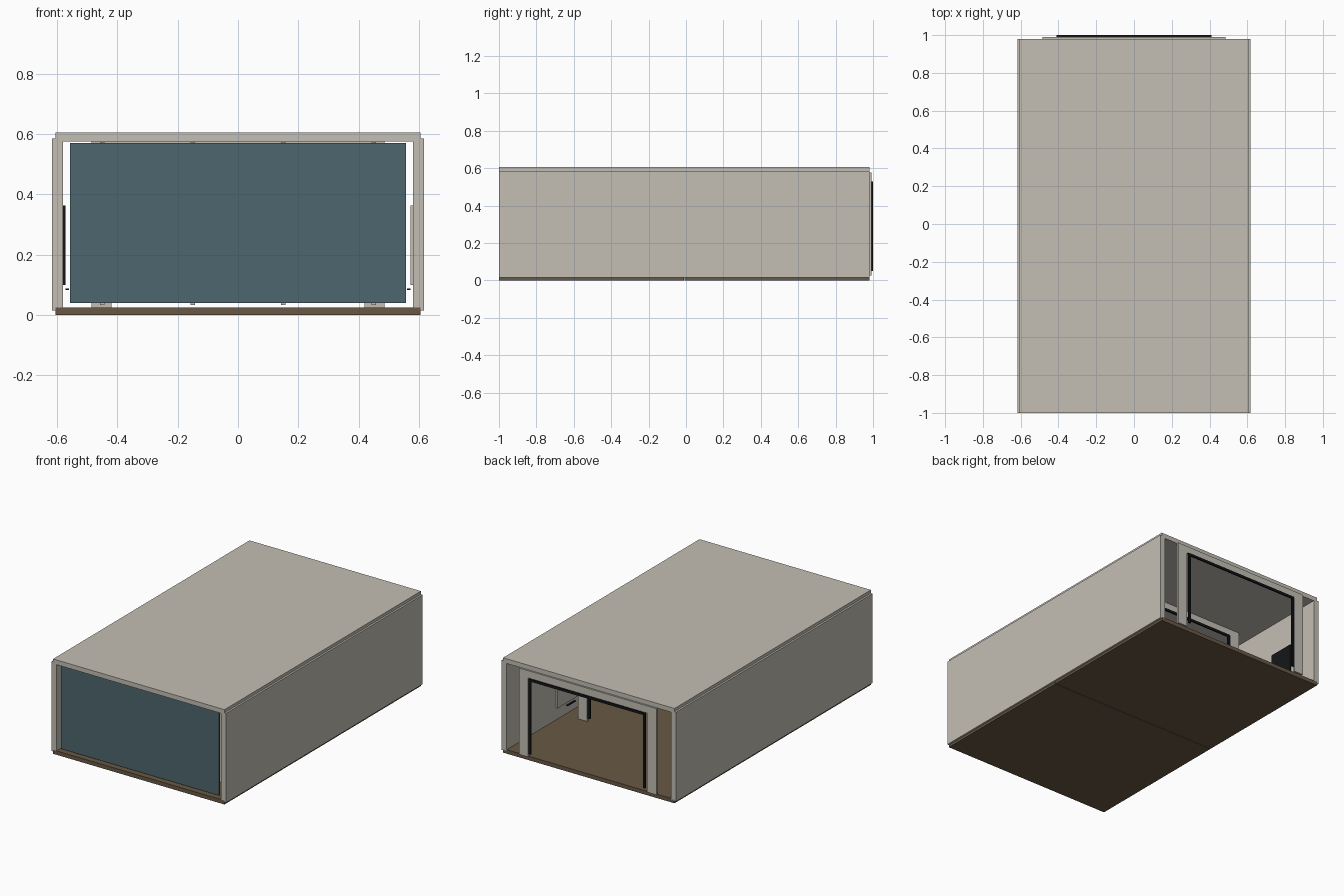
import bpy

if "Cube" in bpy.data.objects:
    bpy.data.objects.remove(bpy.data.objects["Cube"])


def mat(name, col):
    m = bpy.data.materials.new(name)
    m.diffuse_color = (*col, 1)
    m.use_nodes = True
    m.node_tree.nodes["Principled BSDF"].inputs["Base Color"].default_value = m.diffuse_color
    return m


PLASTER = mat("warm_grey_plaster", (0.55, 0.52, 0.46))
BROWN = mat("brown_floor", (0.138, 0.098, 0.06))
BLUE = mat("slate_blue", (0.076, 0.133, 0.156))
BLACK = mat("black_trim", (0.007, 0.008, 0.009))


def box(name, x, y, z, m):
    """Box from (min, max) ranges on each axis."""
    vs = [(a, b, c) for a in x for b in y for c in z]
    fs = [(0, 1, 3, 2), (4, 6, 7, 5), (0, 4, 5, 1),
          (2, 3, 7, 6), (0, 2, 6, 4), (1, 5, 7, 3)]
    me = bpy.data.meshes.new(name)
    me.from_pydata(vs, [], fs)
    me.materials.append(m)
    o = bpy.data.objects.new(name, me)
    bpy.context.collection.objects.link(o)
    return o


def sided(s, a, b):
    return tuple(sorted((s * a, s * b)))


# shell: two floor slabs with a fine seam, ceiling, side walls
box("floor_front", (-0.605, 0.605), (-1, -0.012), (0, 0.025), BROWN)
box("floor_back", (-0.605, 0.605), (-0.008, 0.98), (0, 0.025), BROWN)
box("ceiling", (-0.605, 0.605), (-1, 0.98), (0.575, 0.605), PLASTER)
for s, n in ((-1, "left"), (1, "right")):
    box("wall_" + n, sided(s, 0.58, 0.617), (-1, 0.98), (0.015, 0.585), PLASTER)

# blue end panel with upright ribs behind it
box("end_panel", (-0.557, 0.557), (-0.988, -0.976), (0.04, 0.57), BLUE)
for i, x in enumerate((-0.45, -0.15, 0.15, 0.45)):
    box(f"panel_rib_{i}", (x - 0.007, x + 0.007), (-0.976, -0.966),
        (0.033, 0.574), PLASTER)

# portal frames with black inner trim, repeated along the room
for i, y in enumerate((0.98, 0.385, -0.21, -0.805)):
    a, b = (y, y + 0.011), (y + 0.011, y + 0.02)
    box(f"portal_lintel_{i}", (-0.485, 0.485), a, (0.53, 0.576), PLASTER)
    box(f"portal_trim_top_{i}", (-0.41, 0.41), b, (0.515, 0.53), BLACK)
    for s, n in ((-1, "left"), (1, "right")):
        box(f"portal_leg_{n}_{i}", sided(s, 0.42, 0.485), a, (0.025, 0.53), PLASTER)
        box(f"portal_trim_{n}_{i}", sided(s, 0.395, 0.41), b, (0.05, 0.515), BLACK)

# wall boards with small placards below
for s, n, m, ys in ((-1, "left", BLACK, (0.685, 0.09, -0.505)),
                    (1, "right", PLASTER, (0.35, -0.245))):
    for i, y in enumerate(ys):
        w = 0.085 if s < 0 else 0.13
        box(f"wall_board_{n}_{i}", sided(s, 0.571, 0.581), (y - w, y + w),
            (0.1, 0.363), m)
        box(f"placard_{n}_{i}", sided(s, 0.561, 0.572), (y - 0.04, y + 0.04),
            (0.082, 0.087), BLACK)
